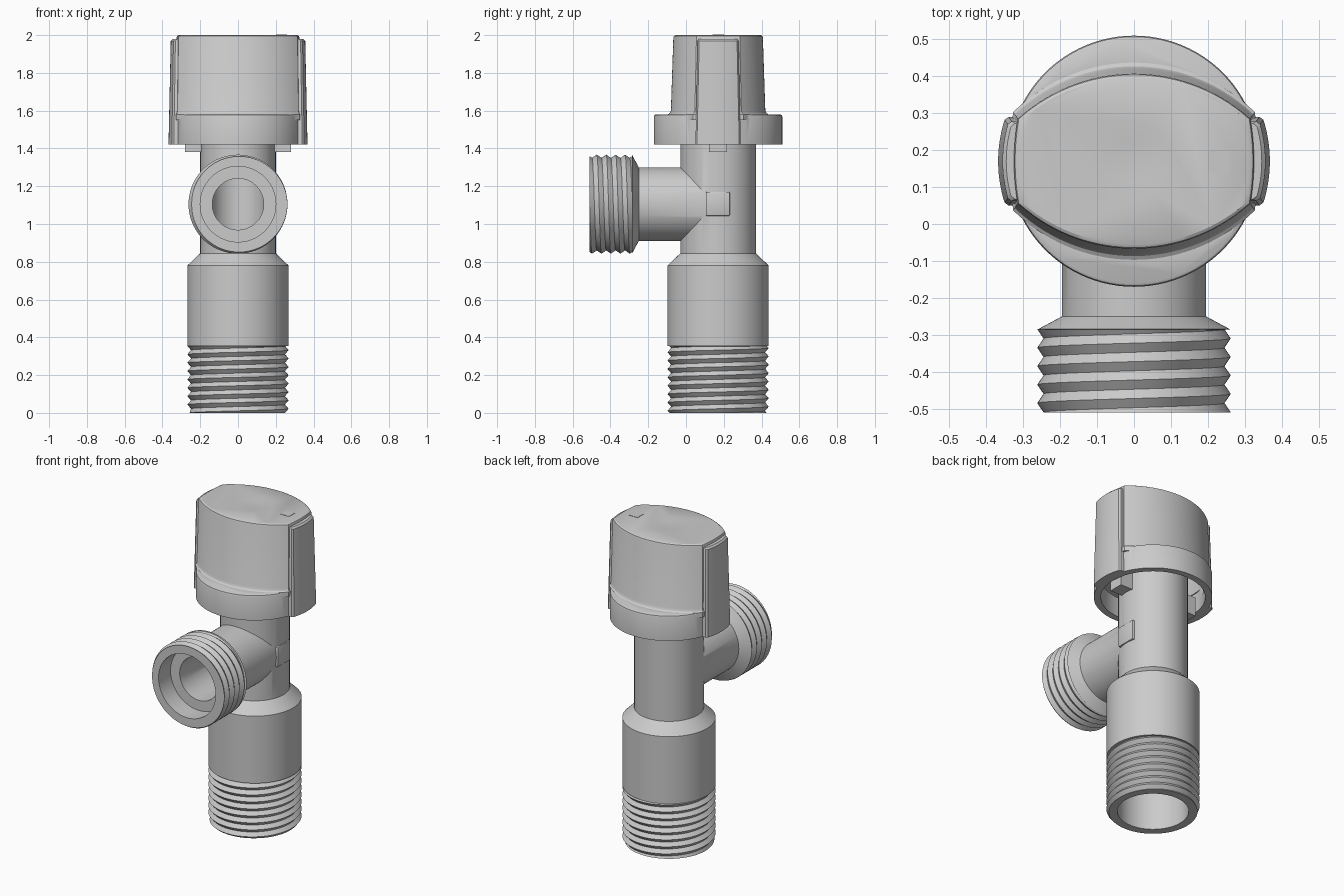
import bpy, bmesh, math
from mathutils import Matrix, Vector

if "Cube" in bpy.data.objects:
    bpy.data.objects.remove(bpy.data.objects["Cube"])

CY = 0.17                      # y of the main vertical axis
AXIS = Matrix.Translation((0, CY, 0))
SIDE = Matrix.Translation((0, CY, 1.105)) @ Matrix.Rotation(math.pi / 2, 4, 'X')  # local z -> -y
SEG = 96


def finish(name, bm, matrix=Matrix()):
    bmesh.ops.remove_doubles(bm, verts=bm.verts, dist=1e-5)
    bmesh.ops.recalc_face_normals(bm, faces=bm.faces)
    bm.transform(matrix)
    mesh = bpy.data.meshes.new(name)
    bm.to_mesh(mesh)
    bm.free()
    ob = bpy.data.objects.new(name, mesh)
    bpy.context.collection.objects.link(ob)
    return ob


def loft(name, sections, matrix=Matrix(), cap=True):
    """Join closed rings of points with quads."""
    bm = bmesh.new()
    rings = [[bm.verts.new(p) for p in s] for s in sections]
    n = len(rings[0])
    for a, b in zip(rings, rings[1:]):
        for i in range(n):
            j = (i + 1) % n
            bm.faces.new((a[i], a[j], b[j], b[i]))
    if cap:
        bm.faces.new(rings[0][::-1])
        bm.faces.new(rings[-1])
    return finish(name, bm, matrix)


def lathe(name, profile, matrix, cap=True):
    """Solid of revolution; profile is (radius, height)."""
    ang = [2 * math.pi * i / SEG for i in range(SEG)]
    return loft(name, [[(r * math.cos(a), r * math.sin(a), z) for a in ang]
                       for r, z in profile], matrix, cap)


def thread(name, z0, z1, crest, root, pitch, matrix, taper_at):
    """Helical V thread skin between z0 and z1, closed to the root at both ends."""
    bm = bmesh.new()

    def radius(z, a):
        t = ((z - z0) / pitch - a / (2 * math.pi)) % 1.0
        r = root + 0.003 + (crest - root - 0.003) * (1 - abs(2 * t - 1))
        return min(r, crest - 0.012 + abs(z - taper_at))   # lead-in chamfer
    half_turns = int(2 * (z1 - z0) / pitch) + 4
    cols = []
    for i in range(SEG + 1):
        a = 2 * math.pi * i / SEG
        zs = [min(max(z0 + pitch * (k / 2 + a / (2 * math.pi)), z0), z1)
              for k in range(-3, half_turns)]
        pts = [(root, z0)] + [(radius(z, a), z) for z in zs] + [(root, z1)]
        cols.append([bm.verts.new((r * math.cos(a), r * math.sin(a), z)) for r, z in pts])
    for c, d in zip(cols, cols[1:]):
        for k in range(len(c) - 1):
            bm.faces.new((c[k], d[k], d[k + 1], c[k + 1]))
    return finish(name, bm, matrix)


def boolean(ob, other, op):
    m = ob.modifiers.new(op, 'BOOLEAN')
    m.operation, m.object, m.solver = op, other, 'EXACT'
    bpy.context.view_layer.objects.active = ob
    bpy.ops.object.modifier_apply(modifier=m.name)
    bpy.data.objects.remove(other)


def box(name, lo, hi, bevel=0.0):
    bm = bmesh.new()
    lo, hi = Vector(lo), Vector(hi)
    bmesh.ops.create_cube(bm, size=1, matrix=Matrix.Translation((lo + hi) / 2)
                          @ Matrix.Diagonal((*(hi - lo), 1)))
    if bevel:
        bmesh.ops.bevel(bm, geom=bm.edges[:], offset=bevel, segments=2, profile=0.5, affect='EDGES')
    return finish(name, bm)


# Valve body: inlet barrel, shoulder and neck joined with the side outlet
body = lathe("valve_body", [(.246, 0), (.246, .352), (.268, .354), (.268, .78),
                            (.2, .845), (.2, 1.6)], AXIS)
outlet = lathe("outlet", [(.195, 0), (.195, .42), (.26, .455), (.242, .457), (.242, .68)], SIDE)
boolean(body, outlet, 'UNION')

# Bores
boolean(body, lathe("inlet_bore", [(.205, -.1), (.205, .72), (.14, .78), (.14, 1.32)], AXIS), 'DIFFERENCE')
boolean(body, lathe("outlet_bore", [(.136, .0), (.136, .56), (.2, .56), (.2, .8)], SIDE), 'DIFFERENCE')

# Threads
thread("inlet_thread", 0, .354, .268, .246, .0443, AXIS, 0)
thread("outlet_thread", .455, .68, .262, .242, .05, SIDE, -1)

# Handle: round skirt plus lens-shaped grip
R = 0.467


def lens(g, z):
    """Pointed-oval outline grown by g: two long arcs with bulged blunt ends."""
    a, n = .315 + .4 * g if g > 0 else .315 + g, 32
    h = lambda x: .237 + g - R + math.sqrt(R * R - x * x)
    top = [(a * (1 - 2 * i / n), h(a * (1 - 2 * i / n))) for i in range(n + 1)]
    e = h(a)
    end = [(-a - .01 * (1 - t * t), e * t) for t in (.75, .5, .25, 0, -.25, -.5, -.75)]
    pts = top + end
    pts += [(-x, -y) for x, y in pts]
    return [(x, y, z) for x, y in pts]


handle = lathe("handle", [(.34, 1.42), (.34, 1.568), (.337, 1.576), (.33, 1.58)], AXIS)
grip = loft("grip", [lens(g, z) for g, z in
                     [(.03, 1.55), (.03, 1.58), (.02, 1.586), (.013, 1.6),
                      (0, 1.988), (-.003, 1.995), (-.012, 2.0)]], AXIS)
boolean(handle, grip, 'UNION')
boolean(handle, lathe("skirt_cavity", [(.3, 1.3), (.3, 1.545)], AXIS), 'DIFFERENCE')
boolean(handle, loft("grip_cavity", [lens(-.03, 1.5), lens(-.04, 1.95)], AXIS), 'DIFFERENCE')
# Shallow round dish in the top
boolean(handle, lathe("dish", [(.02, 1.995), (.06, 1.997), (.104, 2.0), (.12, 2.01)], AXIS), 'DIFFERENCE')


# Curved side pads on the handle
def pad_section(outer, half, z, s):
    n = 12
    ys = [half * (2 * i / n - 1) for i in range(n + 1)]
    out = [(s * math.sqrt(outer ** 2 - y * y), y, z) for y in ys]
    # soften the two outer corners
    c = .008
    out[0], out[-1] = (out[0][0] - s * c, -half, z), (out[-1][0] - s * c, half, z)
    out.insert(1, (s * math.sqrt(outer ** 2 - (half - c) ** 2), -half + c, z))
    out.insert(-1, (s * math.sqrt(outer ** 2 - (half - c) ** 2), half - c, z))
    return out + [(s * .3, half, z), (s * .3, -half, z)]


for side, s in (("left", -1), ("right", 1)):
    loft(f"handle_pad_{side}", [pad_section(o, w, z, s) for o, w, z in
                                [(.368, .12, 1.42), (.356, .108, 1.97), (.346, .102, 1.98)]], AXIS)
    # Turn stops on the neck
    x0, x1 = sorted((s * .18, s * .28))
    box(f"turn_stop_{side}", (x0, CY - .047, 1.38), (x1, CY + .047, 1.5))

# Hidden spindle and the two blank plates
lathe("spindle", [(.09, 1.58), (.09, 1.955)], AXIS)
box("neck_plate", (.15, .105, 1.043), (.206, .232, 1.17), .006)
box("top_plate", (.2, CY - .03, 1.98), (.26, CY + .03, 2.002))

# Smooth shading with crisp edges
for ob in bpy.context.scene.objects:
    bpy.ops.object.select_all(action='DESELECT')
    ob.select_set(True)
    bpy.context.view_layer.objects.active = ob
    bpy.ops.object.shade_smooth_by_angle(angle=math.radians(30))
